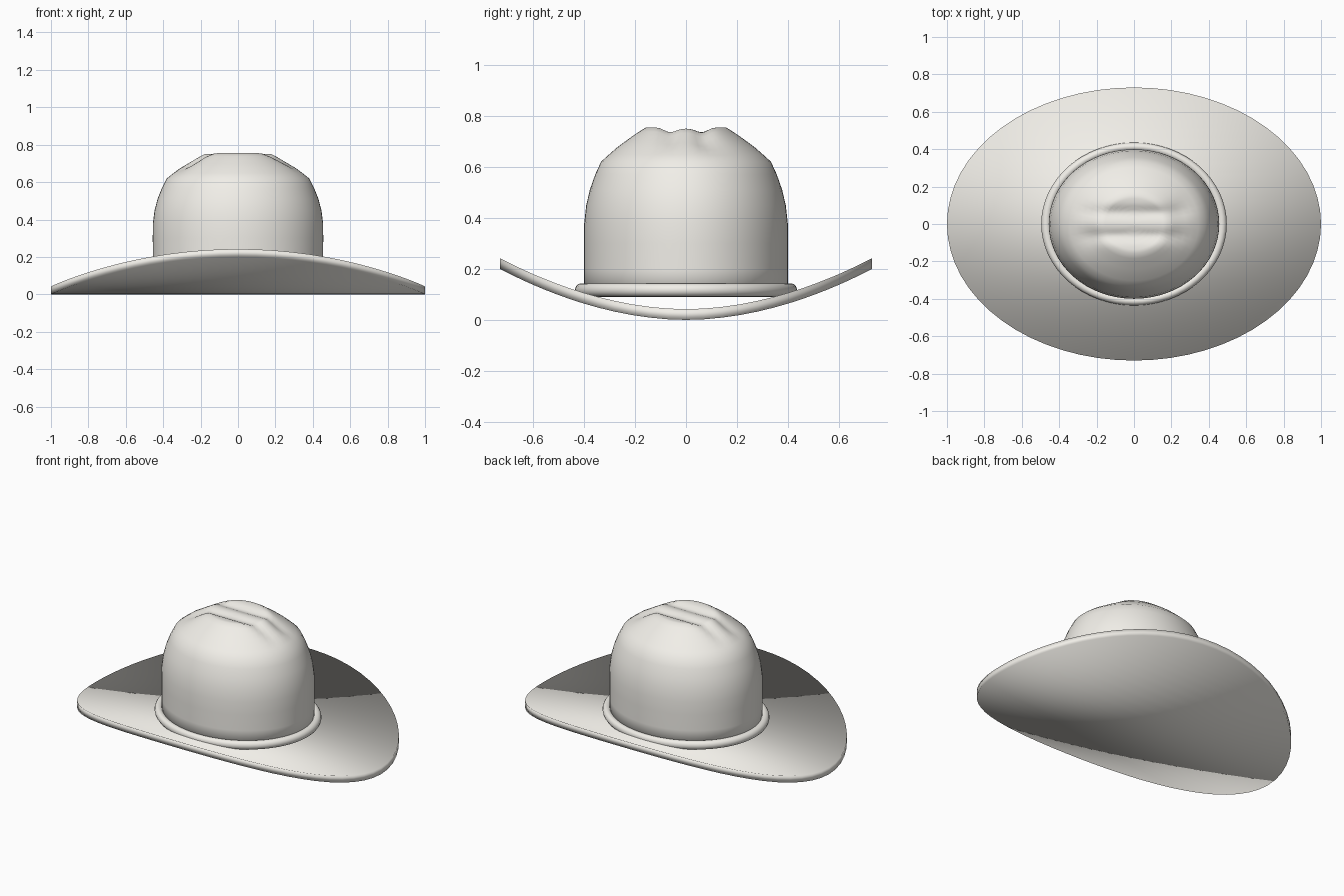
import bpy, bmesh, math

if "Cube" in bpy.data.objects:
    bpy.data.objects.remove(bpy.data.objects["Cube"])

SEG = 64

# Pale felt colour shared by every part
felt = bpy.data.materials.new("felt")
felt.diffuse_color = (0.88, 0.86, 0.81, 1)
felt.use_nodes = True
felt.node_tree.nodes["Principled BSDF"].inputs["Base Color"].default_value = felt.diffuse_color


def finish(obj, name):
    """Name, colour and smooth a part."""
    obj.name = name
    obj.data.materials.append(felt)
    obj.data.shade_smooth()


def loft(name, rings):
    """Skin a list of closed vertex rings and cap both ends."""
    bm = bmesh.new()
    loops = [[bm.verts.new(p) for p in ring] for ring in rings]
    for a, b in zip(loops, loops[1:]):
        for i in range(SEG):
            j = (i + 1) % SEG
            bm.faces.new((a[i], a[j], b[j], b[i]))
    bm.faces.new(loops[0][::-1])
    bm.faces.new(loops[-1])
    bmesh.ops.recalc_face_normals(bm, faces=bm.faces)
    mesh = bpy.data.meshes.new(name)
    bm.to_mesh(mesh)
    bm.free()
    obj = bpy.data.objects.new(name, mesh)
    bpy.context.collection.objects.link(obj)
    finish(obj, name)


def ellipse(rx, ry, height):
    pts = []
    for i in range(SEG):
        a = 2 * math.pi * i / SEG
        x, y = rx * math.cos(a), ry * math.sin(a)
        pts.append((x, y, height(x, y)))
    return pts


# Brim: oval disc, bent up toward front and back
bpy.ops.mesh.primitive_cylinder_add(vertices=SEG, radius=1, depth=0.042,
                                    location=(0, 0, 0))
brim = bpy.context.object
for v in brim.data.vertices:
    v.co.y *= 0.73
    v.co.z += 0.021 + 0.2 * (abs(v.co.y) / 0.73) ** 1.9
finish(brim, "brim")
brim.data.update()
rim_normals = [v.normal[:] for v in brim.data.vertices]

# Brim caps: strips running side to side, keeping the soft rim shading
bm = bmesh.new()
bm.from_mesh(brim.data)
bmesh.ops.delete(bm, geom=[f for f in bm.faces if len(f.verts) > 4],
                 context='FACES_ONLY')
zmid = {}
for upper in (False, True):
    ring = [v for v in bm.verts if (v.index % 2 == 1) == upper]
    for i in range(SEG // 2):
        pts = [ring[i], ring[i + 1], ring[SEG - i - 1], ring[-i]]
        pts = list(dict.fromkeys(pts))
        f = bm.faces.new(pts)
        f.smooth = True
        f.normal_update()
        if (f.normal.z > 0) != upper:
            f.normal_flip()
bm.to_mesh(brim.data)
bm.free()
brim.data.normals_split_custom_set_from_vertices(rim_normals)


# Crown: domed profile with two long creases and end dents on top
def crown_z(z):
    def height(x, y):
        if z < 0.6:
            return z
        fade = max(0.0, 1 - (abs(x) / 0.32) ** 4)
        groove = 0.02 * math.exp(-((abs(y) - 0.062) / 0.032) ** 2)
        ridge = 0.005 * math.exp(-(y / 0.05) ** 2)
        dent = 0.0
        for s in (1, -1):
            d2 = ((x - 0.25 * s) / 0.06) ** 2 + ((y - 0.09 * s) / 0.06) ** 2
            dent += 0.01 * math.exp(-d2)
        return z - (groove + ridge) * fade - dent
    return height


profile = [(0.455, 0.09), (0.455, 0.2), (0.456, 0.3), (0.455, 0.38),
           (0.446, 0.45), (0.43, 0.51), (0.406, 0.57), (0.38, 0.62),
           (0.345, 0.648), (0.31, 0.675), (0.275, 0.698), (0.24, 0.72),
           (0.21, 0.738), (0.178, 0.755)]
profile += [(0.178 * k / 8, 0.755) for k in (7, 6, 5, 4, 3, 2, 1, 0.2)]
loft("crown", [ellipse(r, r * 0.877, crown_z(z)) for r, z in profile])

# Hat band: round cord at the foot of the crown
bpy.ops.mesh.primitive_torus_add(major_segments=SEG, minor_segments=16,
                                 major_radius=0.47, minor_radius=0.026,
                                 location=(0, 0, 0.117))
band = bpy.context.object
band.scale = (1, 0.878, 1)
finish(band, "hat_band")
